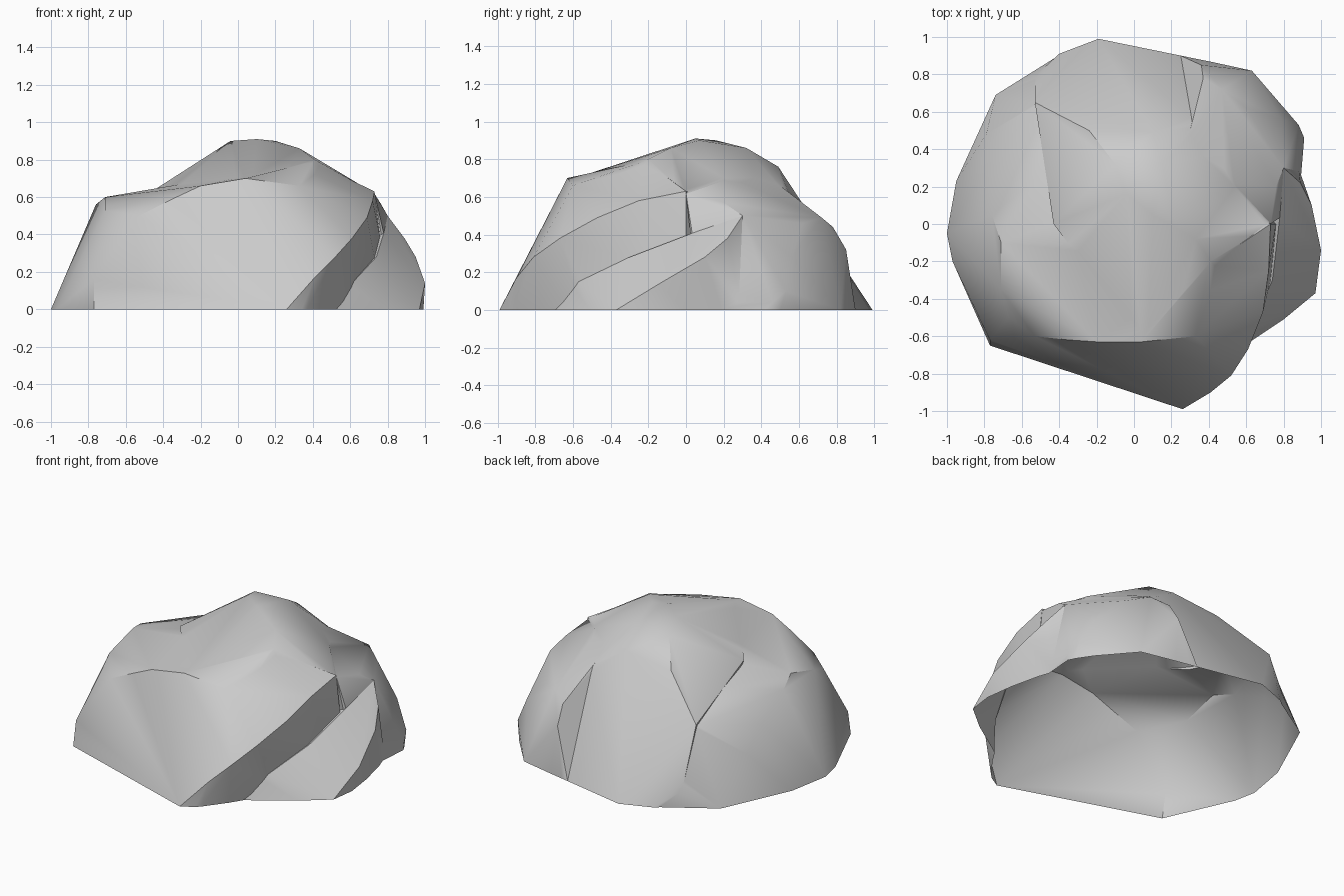
import bpy
import bmesh
from math import radians
from mathutils import Vector

# Remove the default cube
default_cube = bpy.data.objects.get("Cube")
if default_cube:
    bpy.data.objects.remove(default_cube, do_unlink=True)

# The boulder is a union of convex masses, each a hull around its main corners.
# Front and left mass with the sloping shelf and the overhanging right ridge
shelf_mass = [
    (-1, -.05, 0), (-.97, -.2, 0), (-.77, -.65, 0), (-.2, -.83, 0),
    (.26, -.99, 0), (.44, -.75, 0), (.6, -.5, 0), (.68, 0, 0),
    (-.42, .89, 0), (-.52, .81, 0), (-.74, .69, 0), (-.95, .23, 0),
    (-.77, -.62, .16), (.41, -.9, .17), (.52, -.81, .28), (.61, -.67, .38),
    (.69, -.47, .49), (.72, -.25, .58), (.73, 0, .63), (.2, -.71, .5),
    (.61, -.57, .14), (.73, -.3, .27), (.76, 0, .4),
    (-.71, -.1, .6), (-.76, .05, .56), (-.78, .31, .43), (-.79, .48, .3),
    (-.71, -.35, .53), (-.67, -.5, .47), (-.53, -.6, .5), (-.35, -.62, .59),
    (-.2, -.63, .66), (.04, -.63, .7), (.33, -.6, .66),
    (.41, -.38, .71), (.4, -.22, .79), (-.46, .3, .58), (-.52, .64, .48),
    (-.51, .79, .15),
]

# Peak with its crest line, the scoop in front and the broad back slope
peak_mass = [
    (.1, .05, .91), (-.04, .16, .9), (.2, .07, .9), (.33, -.08, .86),
    (.41, -.2, .8), (.41, -.38, .71), (.04, -.62, .69), (-.43, 0, .65),
    (-.1, .32, .85), (-.24, .5, .72), (-.53, .65, .49), (-.53, .79, .15),
    (.73, 0, .62), (.54, .2, .7), (.15, .32, .86), (.1, .49, .76),
    (.33, .55, .61), (.3, .89, 0), (-.19, .99, 0), (-.4, .91, 0),
    (.6, .2, 0), (.3, -.2, 0), (-.3, .3, 0),
]

# Flank and bevelled shoulder at the back left
shoulder_mass = [
    (.36, .85, .32), (.37, .78, .44), (.47, .72, .49), (.6, .62, .46),
    (.79, .56, .28), (.88, .53, .1), (.91, .46, .04), (.76, .64, .1),
    (.8, .3, .5), (.76, .2, .57), (.73, 0, .62), (.78, .04, .4),
    (.54, .2, .69), (.35, .3, .74), (.3, .5, .66), (.25, .9, 0),
    (.4, .87, 0), (.63, .82, 0), (.9, .42, 0), (.88, .1, 0), (.2, .2, 0),
]

# Side lobe below the groove
side_lobe = [
    (.44, -.75, 0), (.64, -.6, 0), (.8, -.51, 0), (.97, -.37, 0),
    (1, -.14, .14), (.95, .1, .28), (.89, .22, .38), (.8, .3, .5),
    (.62, -.57, .15), (.74, -.3, .28), (.78, .04, .41),
    (.92, 0, 0), (.88, .3, 0), (.5, 0, 0), (.6, .2, .4),
]


def convex_mass(name, corners, depth):
    """Hull of the corners, with the ground corners carried below ground."""
    bm = bmesh.new()
    for corner in corners:
        bm.verts.new(corner)
        if corner[2] == 0:
            bm.verts.new(Vector(corner) - Vector((0, 0, depth)))
    hull = bmesh.ops.convex_hull(bm, input=bm.verts[:])
    unused = {g for g in hull["geom_interior"] + hull["geom_unused"]
              if isinstance(g, bmesh.types.BMVert)}
    bmesh.ops.delete(bm, geom=list(unused), context="VERTS")
    bmesh.ops.recalc_face_normals(bm, faces=bm.faces[:])
    mesh = bpy.data.meshes.new(name)
    bm.to_mesh(mesh)
    bm.free()
    obj = bpy.data.objects.new(name, mesh)
    bpy.context.collection.objects.link(obj)
    return obj


# Merge the masses
boulder = convex_mass("boulder", shelf_mass, .2)
helpers = []
for i, corners in enumerate((peak_mass, shoulder_mass, side_lobe)):
    helper = convex_mass("mass_helper", corners, .25 + .05 * i)
    helper.hide_render = True
    union = boulder.modifiers.new("merge_mass", "BOOLEAN")
    union.operation = "UNION"
    union.solver = "EXACT"
    union.object = helper
    helpers.append(helper)

bpy.context.view_layer.update()
depsgraph = bpy.context.evaluated_depsgraph_get()
merged = bpy.data.meshes.new_from_object(boulder.evaluated_get(depsgraph))
boulder.modifiers.clear()
boulder.data = merged
for helper in helpers:
    bpy.data.objects.remove(helper, do_unlink=True)

# Slice off everything below ground, leaving an open shell
bm = bmesh.new()
bm.from_mesh(merged)
bmesh.ops.bisect_plane(bm, geom=bm.verts[:] + bm.edges[:] + bm.faces[:],
                       plane_co=(0, 0, 0), plane_no=(0, 0, -1),
                       clear_outer=True)
bmesh.ops.remove_doubles(bm, verts=bm.verts[:], dist=.015)
bmesh.ops.triangulate(bm, faces=bm.faces[:])
bm.to_mesh(merged)
bm.free()

# Plain stone colour
stone = bpy.data.materials.new("stone_grey")
stone.use_nodes = True
grey = (.6, .6, .6, 1)
stone.diffuse_color = grey
stone.node_tree.nodes["Principled BSDF"].inputs["Base Color"].default_value = grey
merged.materials.clear()
merged.materials.append(stone)

# Soft shading with sharp creases
for obj in bpy.context.selected_objects:
    obj.select_set(False)
boulder.select_set(True)
bpy.context.view_layer.objects.active = boulder
bpy.ops.object.shade_smooth_by_angle(angle=radians(35))
